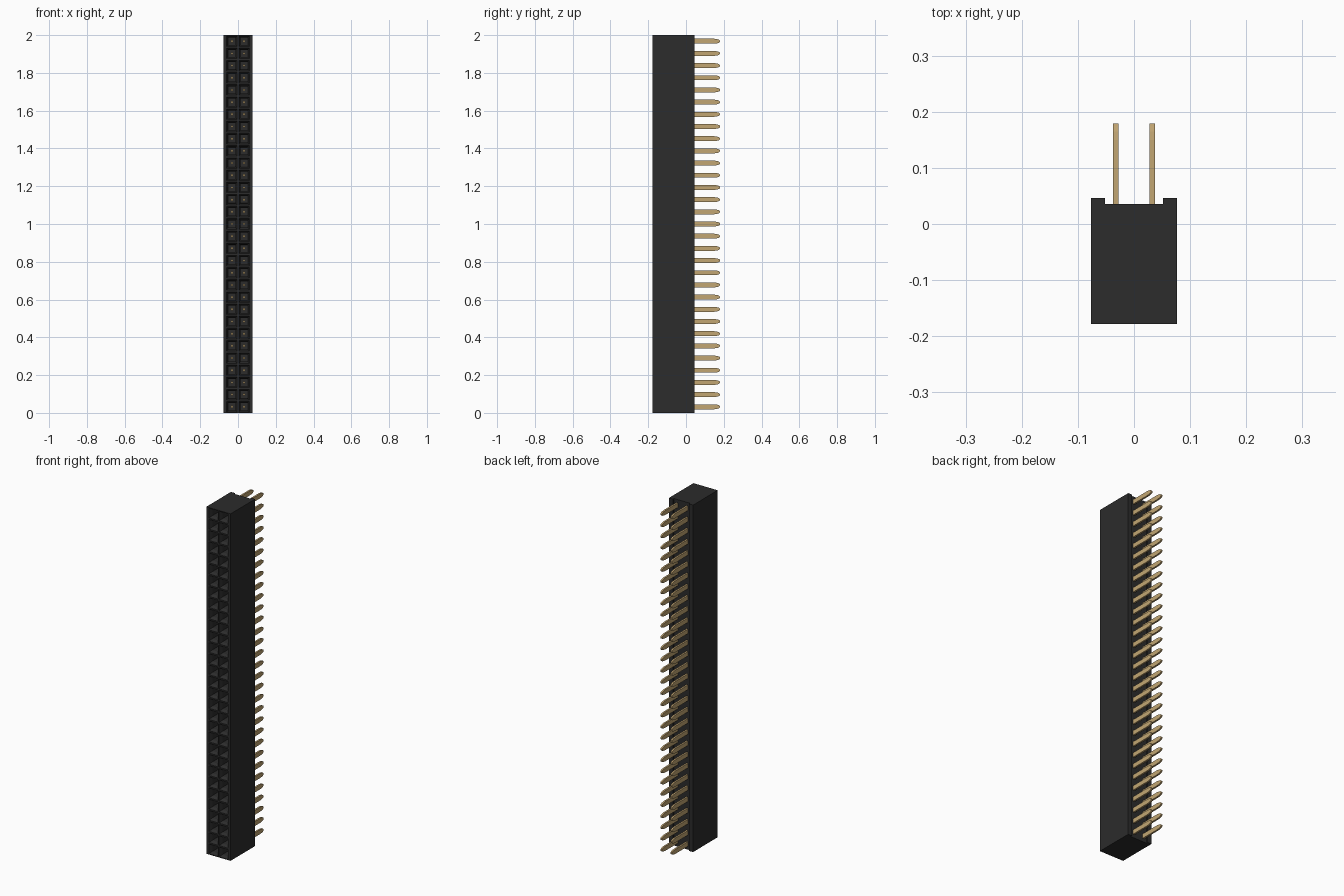
import bpy, bmesh

cube = bpy.data.objects.get("Cube")
if cube:
    bpy.data.objects.remove(cube, do_unlink=True)

ROWS = 31
PITCH = 2 / ROWS
HALF_W, FRONT, BACK = 0.077, -0.178, 0.046
CHANNEL_W, CHANNEL_Y = 0.052, 0.036


def material(name, color, roughness):
    m = bpy.data.materials.new(name)
    m.use_nodes = True
    m.diffuse_color = color
    bsdf = m.node_tree.nodes["Principled BSDF"]
    bsdf.inputs["Base Color"].default_value = color
    bsdf.inputs["Roughness"].default_value = roughness
    return m


def make_object(name, bm, mat):
    bmesh.ops.recalc_face_normals(bm, faces=bm.faces)
    me = bpy.data.meshes.new(name)
    bm.to_mesh(me)
    bm.free()
    me.materials.append(mat)
    ob = bpy.data.objects.new(name, me)
    bpy.context.collection.objects.link(ob)
    return ob


def prism(bm, points, offset):
    """Extrude a closed outline along an offset vector."""
    face = bm.faces.new([bm.verts.new(p) for p in points])
    out = bmesh.ops.extrude_face_region(bm, geom=[face], use_keep_orig=True)
    verts = [g for g in out["geom"] if isinstance(g, bmesh.types.BMVert)]
    bmesh.ops.translate(bm, verts=verts, vec=offset)


black = material("black plastic", (0.025, 0.025, 0.025, 1), 0.6)
gold = material("gold contact", (0.54, 0.38, 0.17, 1), 0.4)

# Housing: channelled outline extruded upward, front replaced by a socket grid
bm = bmesh.new()
half = [(HALF_W, FRONT), (HALF_W, BACK), (CHANNEL_W, BACK), (CHANNEL_W, CHANNEL_Y)]
outline = half + [(-x, y) for x, y in reversed(half)]
prism(bm, [(x, y, 0) for x, y in outline], (0, 0, 2))
bm.normal_update()
front = [f for f in bm.faces if all(abs(v.co.y - FRONT) < 1e-5 for v in f.verts)]
bmesh.ops.delete(bm, geom=front, context="FACES_ONLY")

xs = [-HALF_W, -PITCH, 0, PITCH, HALF_W]
grid = [[bm.verts.new((x, FRONT, r * PITCH)) for x in xs] for r in range(ROWS + 1)]
cells = []
for low, high in zip(grid, grid[1:]):
    for c in range(4):
        f = bm.faces.new((low[c], low[c + 1], high[c + 1], high[c]))
        if c in (1, 2):
            cells.append(f)
bm.normal_update()

# Sockets: rim, sloped lead-in, then a deep square hole
bmesh.ops.inset_individual(bm, faces=cells, thickness=0.006)
bmesh.ops.inset_individual(bm, faces=cells, thickness=0.012, depth=-0.018)
bmesh.ops.inset_individual(bm, faces=cells, thickness=0.0005, depth=-0.12)
bmesh.ops.remove_doubles(bm, verts=bm.verts, dist=1e-5)
make_object("socket_housing", bm, black)

# Pins: flat blades with tapered rounded tips, and a small contact in each socket
pins, contacts = bmesh.new(), bmesh.new()
blade = [(0.0, 0.013), (0.15, 0.013), (0.165, 0.011), (0.175, 0.008), (0.179, 0.004)]
blade += [(y, -z) for y, z in reversed(blade)]
stub = [(-0.075, 0.006), (-0.03, 0.006), (-0.03, -0.006), (-0.075, -0.006)]
for r in range(ROWS):
    z0 = (r + 0.5) * PITCH
    for x0 in (-PITCH / 2, PITCH / 2):
        for bm, shape, w in ((pins, blade, 0.010), (contacts, stub, 0.009)):
            prism(bm, [(x0 - w / 2, y, z0 + z) for y, z in shape], (w, 0, 0))
make_object("terminal_pins", pins, gold)
make_object("socket_contacts", contacts, gold)
